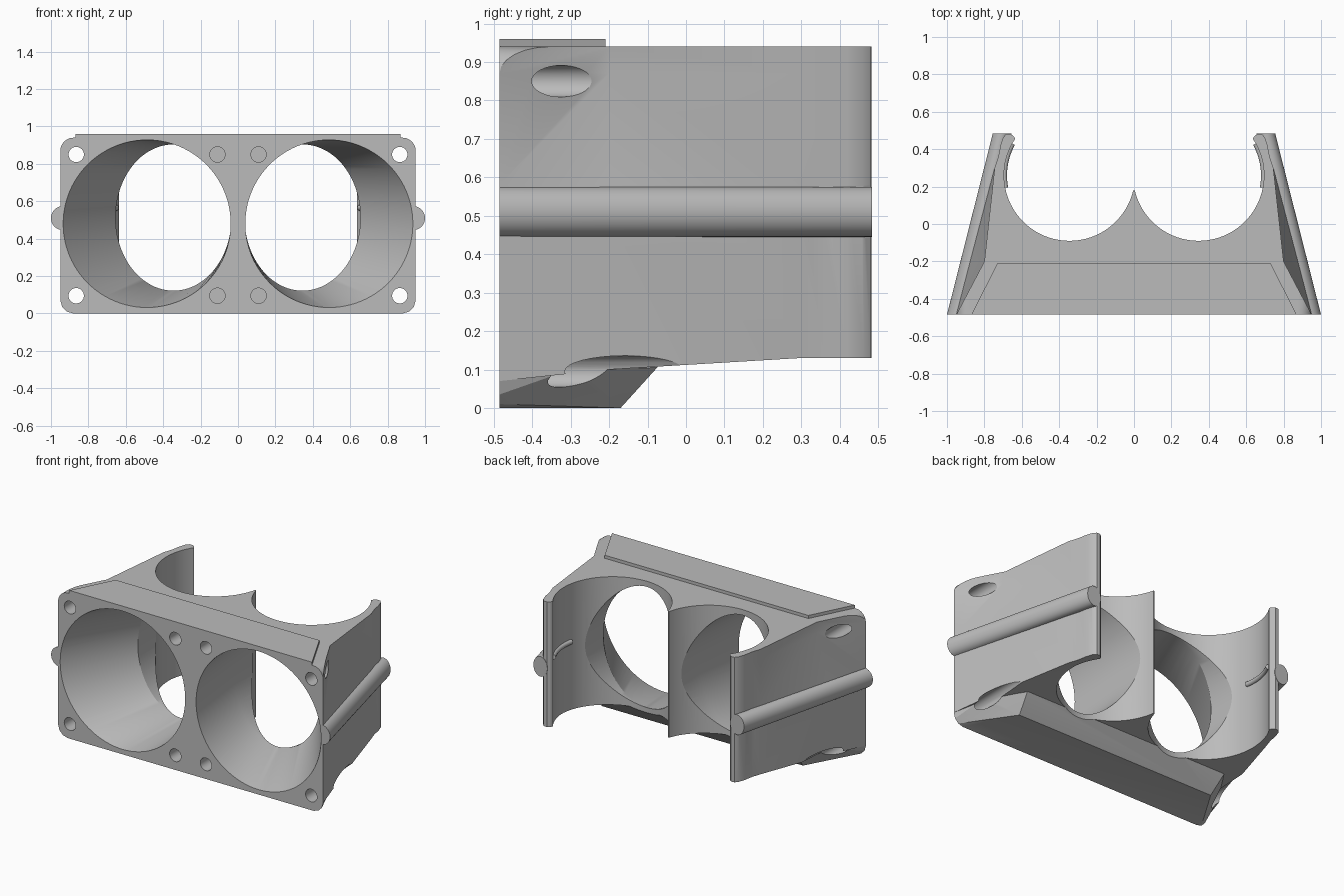
import bpy, bmesh
from math import sin, cos, pi, radians

cube = bpy.data.objects.get("Cube")
if cube:
    bpy.data.objects.remove(cube)

grey = bpy.data.materials.new("plain_grey")
grey.use_nodes = True
grey.diffuse_color = (0.5, 0.5, 0.5, 1)
grey.node_tree.nodes["Principled BSDF"].inputs["Base Color"].default_value = (0.5, 0.5, 0.5, 1)

FRONT = -0.485


def finish(bm, name):
    bmesh.ops.recalc_face_normals(bm, faces=bm.faces)
    mesh = bpy.data.meshes.new(name)
    bm.to_mesh(mesh)
    bm.free()
    mesh.materials.append(grey)
    obj = bpy.data.objects.new(name, mesh)
    bpy.context.collection.objects.link(obj)
    return obj


def loft(name, sections, segs=64):
    """Tube along y through ellipses (y, cx, cz, rx, rz)."""
    bm = bmesh.new()
    rings = [[bm.verts.new((cx + rx * cos(2 * pi * i / segs), y, cz + rz * sin(2 * pi * i / segs)))
              for i in range(segs)] for y, cx, cz, rx, rz in sections]
    for a, b in zip(rings, rings[1:]):
        for i in range(segs):
            j = (i + 1) % segs
            bm.faces.new((a[i], a[j], b[j], b[i]))
    bm.faces.new(rings[0])
    bm.faces.new(rings[-1])
    return finish(bm, name)


def hull(name, points):
    """Convex solid from points mirrored across x."""
    bm = bmesh.new()
    for x, y, z in points:
        bm.verts.new((x, y, z))
        bm.verts.new((-x, y, z))
    res = bmesh.ops.convex_hull(bm, input=bm.verts)
    bmesh.ops.delete(bm, geom=list(set(res["geom_interior"] + res["geom_unused"])), context="VERTS")
    bmesh.ops.dissolve_limit(bm, angle_limit=0.01, verts=bm.verts, edges=bm.edges)
    return finish(bm, name)


def combine(target, tool, operation):
    mod = target.modifiers.new(operation, "BOOLEAN")
    mod.operation, mod.solver, mod.object = operation, "EXACT", tool
    bpy.context.view_layer.objects.active = target
    bpy.ops.object.modifier_apply(modifier=mod.name)
    bpy.data.objects.remove(tool)


# Main housing: tapered plan, upper flanks pinched inwards
def housing():
    flank = [(0.95, FRONT), (0.876, -0.2), (0.745, 0.3), (0.725, 0.36), (0.714, 0.42), (0.70, 0.462),
             (0.683, 0.481), (0.66, 0.482), (0.642, 0.468), (0.634, 0.452)]
    pinched = [flank[0], (0.80, -0.2)] + flank[2:]
    n = 2 * len(flank)
    bottom = [0.07, 0.1] + [0.13] * (len(flank) - 2)
    bm = bmesh.new()

    def ring(points, heights):
        right = [(x, y, z) for (x, y), z in zip(points, heights)]
        left = [(-x, y, z) for x, y, z in reversed(right)]
        return [bm.verts.new(p) for p in right + left]

    level = lambda z: [z] * len(flank)
    rings = [ring(flank, bottom), ring(flank, level(0.58)),
             ring(pinched, level(0.87)), ring(pinched, level(0.94))]
    for lo, up in zip(rings, rings[1:]):
        for i in range(n):
            j = (i + 1) % n
            if j in (1, n - 2):
                tris = (lo[i], lo[j], up[j]), (lo[i], up[j], up[i])
            else:
                tris = (lo[i], lo[j], up[i]), (lo[j], up[j], up[i])
            for t in tris:
                bm.faces.new(t)
    for r in (rings[0], rings[-1]):
        for i in range(2):
            bm.faces.new((r[i], r[i + 1], r[n - 2 - i], r[n - 1 - i]))
        bm.faces.new(r[2:n - 2])
    return finish(bm, "fan_duct_housing")


body = housing()

# Round the upper front corners
corner = [(0.95 - 0.07 + 0.07 * cos(a), 0.87 + 0.07 * sin(a)) for a in
          [radians(15 * k) for k in range(7)]]
mask = hull("corner_mask", [(x, y, z) for x, z in corner + [(0.95, -0.1)] for y in (-0.6, 0.6)])
combine(body, mask, "INTERSECT")

# Sloping foot block under the front
foot_front = [(0.88, 0), (0.915, 0.01), (0.94, 0.035), (0.95, 0.07), (0.94, 0.14)]
foot = hull("foot_block", [(x, FRONT, z) for x, z in foot_front] +
            [(0.72, -0.17, 0), (0.89, -0.3, 0.1), (0.74, -0.075, 0.105), (0.7, -0.06, 0.14)])
combine(body, foot, "UNION")

# Raised strip on the top
strip = hull("top_strip", [(x, y, z) for x, y in ((0.87, FRONT), (0.73, -0.21)) for z in (0.9, 0.96)])
combine(body, strip, "UNION")

# Half-round ribs along both flanks
for s in (1, -1):
    rib = loft("side_rib", [(FRONT, s * 0.935, 0.51, 0.065, 0.065),
                            (0.484, s * 0.705, 0.51, 0.05, 0.065)], 32)
    combine(body, rib, "UNION")

# Upright round pockets, open at the back
for s in (1, -1):
    bm = bmesh.new()
    bmesh.ops.create_cone(bm, cap_ends=True, segments=96, radius1=0.35, radius2=0.35, depth=3)
    bmesh.ops.translate(bm, verts=bm.verts, vec=(s * 0.345, 0.26, 0.5))
    combine(body, finish(bm, "pocket_cutter"), "DIFFERENCE")
back = hull("back_cutter", [(0.345, y, z) for y in (0.18, 0.9) for z in (-0.5, 1.5)])
combine(body, back, "DIFFERENCE")

# Round air ducts narrowing from the front into the pockets
for s in (1, -1):
    duct = loft("duct_cutter", [(-0.6, s * 0.487, 0.48, 0.448, 0.448),
                                (FRONT, s * 0.487, 0.48, 0.448, 0.448),
                                (-0.09, s * 0.345, 0.513, 0.31, 0.391),
                                (0.14, s * 0.345, 0.513, 0.31, 0.391)], 96)
    combine(body, duct, "DIFFERENCE")

# Screw holes: outer ones run through, inner ones are blind
for s in (1, -1):
    for z in (0.095, 0.85):
        for x, end in ((0.865, 0.1), (0.11, -0.3)):
            hole = loft("screw_cutter", [(-0.6, s * x, z, 0.041, 0.041),
                                         (end, s * x, z, 0.041, 0.041)], 32)
            combine(body, hole, "DIFFERENCE")

bpy.ops.object.select_all(action="DESELECT")
body.select_set(True)
bpy.context.view_layer.objects.active = body
bpy.ops.object.shade_smooth_by_angle(angle=radians(25))

# Small beads on the inner pocket walls
for s, side in ((1, "left"), (-1, "right")):
    curve = bpy.data.curves.new(side + "_wall_bead", "CURVE")
    curve.dimensions = "3D"
    curve.bevel_depth = 0.016
    curve.use_fill_caps = True
    path = curve.splines.new("POLY")
    path.points.add(12)
    for i, p in enumerate(path.points):
        a = radians(-11 + 40 * i / 12)
        p.co = (s * (0.345 + 0.35 * cos(a)), 0.26 + 0.35 * sin(a), 0.565, 1)
    curve.materials.append(grey)
    bpy.context.collection.objects.link(bpy.data.objects.new(side + "_wall_bead", curve))
